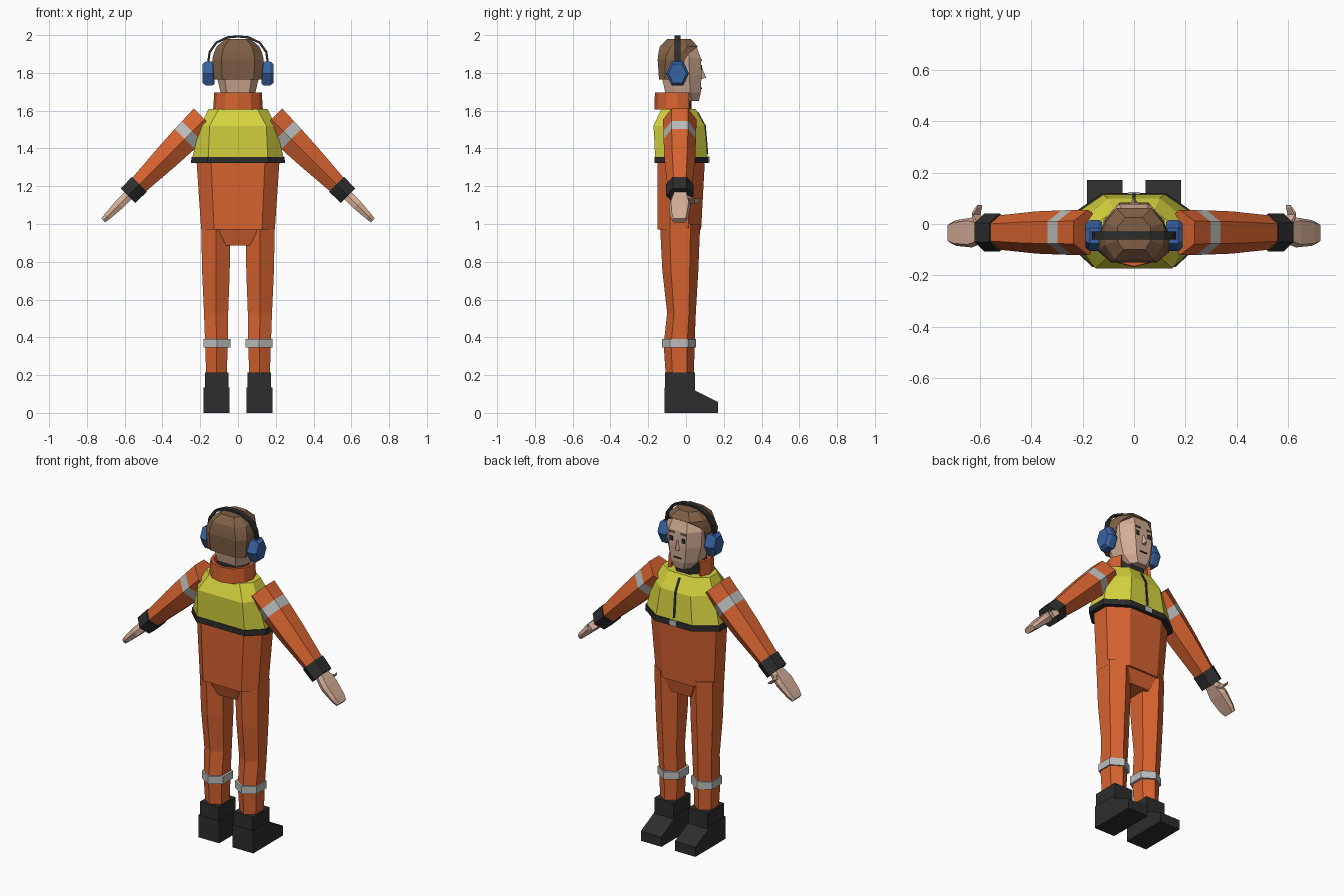
import bpy, bmesh, math
from mathutils import Vector

if "Cube" in bpy.data.objects:
    bpy.data.objects.remove(bpy.data.objects["Cube"])


def colour(name, r, g, b):
    m = bpy.data.materials.new(name)
    m.diffuse_color = (r, g, b, 1)
    m.use_nodes = True
    m.node_tree.nodes["Principled BSDF"].inputs["Base Color"].default_value = m.diffuse_color
    return m


ORANGE = colour("orange_fabric", 0.68, 0.125, 0.03)
YELLOW = colour("yellow_vest", 0.68, 0.66, 0.05)
BLACK = colour("black_rubber", 0.026, 0.026, 0.026)
GREY = colour("reflective_grey", 0.50, 0.51, 0.51)
SKIN = colour("skin", 0.66, 0.42, 0.31)
HAIR = colour("brown_hair", 0.215, 0.115, 0.06)
BLUE = colour("blue_plastic", 0.04, 0.125, 0.36)


def loft(name, rings, mats, segs=None):
    """Skin a list of equal-length rings, capped; segs picks a material per segment."""
    mats = mats if isinstance(mats, list) else [mats]
    bm = bmesh.new()
    vs = [[bm.verts.new(p) for p in r] for r in rings]
    n = len(vs[0])
    for k in range(len(vs) - 1):
        for i in range(n):
            j = (i + 1) % n
            f = bm.faces.new((vs[k][i], vs[k][j], vs[k + 1][j], vs[k + 1][i]))
            f.material_index = segs[k] if segs else 0
    bm.faces.new(vs[0])
    f = bm.faces.new(vs[-1])
    f.material_index = segs[-1] if segs else 0
    bmesh.ops.recalc_face_normals(bm, faces=bm.faces)
    me = bpy.data.meshes.new(name)
    bm.to_mesh(me)
    bm.free()
    for m in mats:
        me.materials.append(m)
    ob = bpy.data.objects.new(name, me)
    bpy.context.collection.objects.link(ob)
    return ob


def octo(z, w, yb, yf, ff=0.5, bf=0.65, cf=0.3, cb=0.28):
    """Eight-sided body section: half width w, back yb, front yf."""
    d = yf - yb
    right = [(w * bf, yb), (w, yb + d * cb), (w, yf - d * cf), (w * ff, yf)]
    pts = right + [(-x, y) for x, y in reversed(right)]
    return [(x, y, z) for x, y in pts]


def hexa(cx, z, w, yb, yf):
    """Six-sided leg section, ridged at front and back."""
    m, q = (yb + yf) / 2, (yf - yb) * 0.26
    return [(cx, yf, z), (cx + w, m + q, z), (cx + w, m - q, z),
            (cx, yb, z), (cx - w, m - q, z), (cx - w, m + q, z)]


def box(name, x0, x1, y0, y1, z0, z1, mat):
    return loft(name, [[(x0, y0, z), (x1, y0, z), (x1, y1, z), (x0, y1, z)]
                       for z in (z0, z1)], mat)


# Torso: jacket, pelvis, vest and hem
loft("jacket", [octo(0.97, 0.195, -0.15, 0.08), octo(1.34, 0.22, -0.15, 0.10)], ORANGE)
loft("pelvis", [octo(0.885, 0.07, -0.10, 0.05, 0.9, 0.9),
                octo(0.98, 0.12, -0.13, 0.07, 0.9, 0.9)], ORANGE)
loft("vest", [octo(1.345, 0.243, -0.163, 0.115), octo(1.52, 0.20, -0.172, 0.10, 0.5, 0.75),
              octo(1.61, 0.155, -0.13, 0.05)], YELLOW)
loft("vest_hem", [octo(1.322, 0.248, -0.167, 0.12), octo(1.356, 0.247, -0.167, 0.12)], BLACK)
zip_path = [(1.37, 0.113), (1.52, 0.10), (1.59, 0.062)]
loft("vest_zip", [[(-0.006, y - 0.003, z), (0.006, y - 0.003, z), (0.006, y + 0.005, z),
                   (-0.006, y + 0.005, z)] for z, y in zip_path], BLACK)
box("hem_buckle", -0.022, 0.022, 0.117, 0.125, 1.325, 1.357, GREY)

# Neck and open stand-up collar
loft("undershirt_neck", [octo(z, 0.085, -0.12, 0.03) for z in (1.59, 1.685)], BLACK)
collar = []
for i in range(9):
    a = math.radians(-215 + i * 250 / 8)
    c, s = math.cos(a), math.sin(a)
    collar.append([(c * rx, -0.05 + s * ry, z) for rx, ry, z in
                   ((0.132, 0.117, 1.605), (0.126, 0.115, 1.695),
                    (0.108, 0.097, 1.695), (0.112, 0.099, 1.605))])
loft("collar", collar, ORANGE)

# Head, hair and face
loft("head", [octo(1.65, 0.055, -0.05, 0.068), octo(1.695, 0.092, -0.11, 0.078),
              octo(1.79, 0.114, -0.13, 0.082), octo(1.88, 0.118, -0.13, 0.078),
              octo(1.95, 0.09, -0.09, 0.052)], SKIN)
loft("hair", [octo(1.765, 0.127, -0.143, -0.03, 0.9), octo(1.87, 0.136, -0.15, -0.005, 0.9),
              octo(1.905, 0.128, -0.146, 0.02, 0.85), octo(1.94, 0.113, -0.138, 0.062, 0.6),
              octo(1.98, 0.065, -0.10, 0.025)], HAIR)
loft("nose", [[(-0.016, 0.078, 1.765), (0.016, 0.078, 1.765), (0, 0.107, 1.775)],
              [(-0.007, 0.078, 1.825), (0.007, 0.078, 1.825), (0, 0.086, 1.825)]], SKIN)
box("mouth", -0.024, 0.024, 0.076, 0.084, 1.716, 1.723, BLACK)

# Ear defender band over the head
half = [(0.16, 1.84), (0.15, 1.91), (0.115, 1.96), (0.055, 1.988)]
arc = half + [(0, 1.993)] + [(-x, z) for x, z in reversed(half)]
band = []
for x, z in arc:
    d = Vector((x, 0, z - 1.8)).normalized() * 0.006
    band.append([(x + k * d.x, y, z + k * d.z)
                 for k, y in ((-1, -0.06), (1, -0.06), (1, -0.03), (-1, -0.03))])
loft("headband", band, BLACK)

# Sleeve axis runs 45 degrees down and outward
S = math.sqrt(0.5)


def arm_ring(s, x, h, hy, cy=-0.033, top=0.5, total=1.732):
    """Six-sided sleeve section at x on the axis, ridged at front and back."""
    out = []
    for v, u in ((0, 1), (1, top), (1, -top), (0, -1), (-1, -top), (-1, top)):
        out.append((s * (x + v * h * S), cy + u * hy, total - x + v * h * S))
    return out


for s, side in ((1, "right"), (-1, "left")):
    # Eye and brow plates
    for part, z0, z1, a, b, m in (("eye", 1.815, 1.842, 0.03, 0.05, BLACK),
                                  ("eyebrow", 1.862, 1.871, 0.022, 0.056, HAIR)):
        box(f"{part}_{side}", s * a, s * b, 0.077, 0.084, z0, z1, m)

    # Ear cups
    cup = []
    for x, r in ((0.125, 0.056), (0.138, 0.064), (0.17, 0.064), (0.188, 0.05)):
        cup.append([(s * x, -0.045 + r * 0.95 * math.cos(i * math.pi / 3),
                     1.797 + r * 1.16 * math.sin(i * math.pi / 3)) for i in range(6)])
    loft(f"ear_cup_{side}", cup, BLUE)

    # Sleeve with reflective stripe, cuff
    loft(f"sleeve_{side}",
         [arm_ring(s, 0.178, 0.08, 0.088), arm_ring(s, 0.242, 0.077, 0.087),
          arm_ring(s, 0.282, 0.075, 0.086), arm_ring(s, 0.38, 0.067, 0.082),
          arm_ring(s, 0.53, 0.05, 0.066)], [ORANGE, GREY], [0, 1, 0, 0])
    loft(f"cuff_{side}", [arm_ring(s, 0.522, 0.056, 0.074),
                          arm_ring(s, 0.582, 0.054, 0.073)], BLACK)

    # Flat mitten hand and thumb
    loft(f"hand_{side}",
         [arm_ring(s, 0.575, 0.026, 0.04, -0.03, 0.75),
          arm_ring(s, 0.63, 0.026, 0.058, -0.033, 0.8),
          arm_ring(s, 0.69, 0.019, 0.05, -0.035, 0.8),
          arm_ring(s, 0.714, 0.014, 0.038, -0.035, 0.8)], SKIN)
    loft(f"thumb_{side}",
         [[(s * (x + a * r), y + b * r * 0.6, z + a * r)
           for a, b in ((-1, -1), (1, -1), (1, 1), (-1, 1))]
          for x, y, z, r in ((0.595, 0.0, 1.135, 0.016), (0.615, 0.035, 1.12, 0.015),
                             (0.60, 0.068, 1.125, 0.009))], SKIN)

    # Trouser leg, reflective stripe
    loft(f"trouser_leg_{side}",
         [hexa(s * 0.114, 0.19, 0.054, -0.107, 0.042), hexa(s * 0.114, 0.36, 0.06, -0.118, 0.045),
          hexa(s * 0.116, 0.53, 0.064, -0.10, 0.052), hexa(s * 0.117, 0.75, 0.073, -0.125, 0.065),
          hexa(s * 0.117, 1.0, 0.078, -0.138, 0.075)], ORANGE)
    loft(f"leg_stripe_{side}", [hexa(s * 0.111, z, 0.071, -0.127, 0.054)
                                for z in (0.345, 0.39)], GREY)

    # Boot: shaft and wedge-toed foot
    box(f"boot_shaft_{side}", s * 0.05, s * 0.176, -0.112, 0.048, 0.12, 0.215, BLACK)
    profile = [(-0.115, 0), (0.17, 0), (0.17, 0.058), (0.05, 0.118), (0.03, 0.135),
               (-0.115, 0.135)]
    loft(f"boot_foot_{side}", [[(s * x, y, z) for y, z in profile]
                               for x in (0.045, 0.182)], BLACK)
